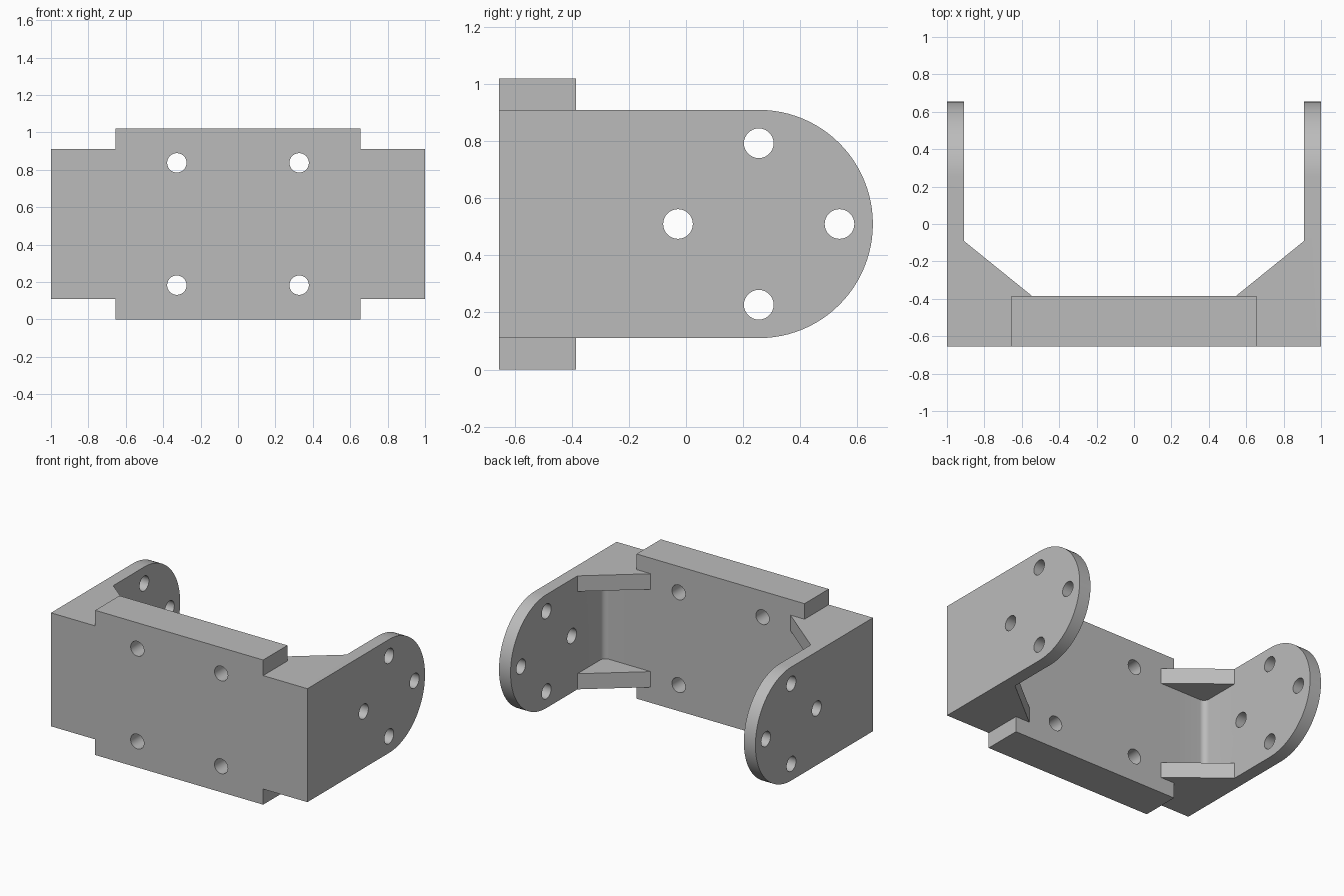
import bpy, bmesh, math

cube = bpy.data.objects.get("Cube")
if cube:
    bpy.data.objects.remove(cube, do_unlink=True)

grey = bpy.data.materials.new("plain grey")
grey.use_nodes = True
colour = (0.5, 0.5, 0.5, 1)
grey.diffuse_color = colour
grey.node_tree.nodes["Principled BSDF"].inputs["Base Color"].default_value = colour

FRONT, BACK = -0.655, -0.385       # plate faces along y
LOW, HIGH, MID = 0.11, 0.91, 0.51  # arm edges and centre height
INNER = 0.91                       # inside face of the arms
ARC_Y, ARC_R = 0.255, 0.4          # rounded arm ends


def prism(name, outline, axis, lo, hi):
    """Extrude a 2D outline along an axis."""
    place = {"x": lambda a, b, t: (t, a, b),
             "y": lambda a, b, t: (a, t, b),
             "z": lambda a, b, t: (a, b, t)}[axis]
    bm = bmesh.new()
    rings = [[bm.verts.new(place(a, b, t)) for a, b in outline] for t in (lo, hi)]
    for ring in rings:
        bm.faces.new(ring)
    for i in range(len(outline)):
        j = (i + 1) % len(outline)
        bm.faces.new((rings[0][i], rings[0][j], rings[1][j], rings[1][i]))
    bmesh.ops.recalc_face_normals(bm, faces=bm.faces)
    mesh = bpy.data.meshes.new(name)
    bm.to_mesh(mesh)
    bm.free()
    mesh.materials.append(grey)
    obj = bpy.data.objects.new(name, mesh)
    bpy.context.collection.objects.link(obj)
    return obj


def arc(cx, cy, r, start, end, n):
    angles = [math.radians(start + (end - start) * i / n) for i in range(n + 1)]
    return [(cx + r * math.cos(t), cy + r * math.sin(t)) for t in angles]


def combine(target, tool, operation):
    """Apply a boolean and remove its tool."""
    mod = target.modifiers.new(operation, "BOOLEAN")
    mod.operation, mod.solver, mod.object = operation, "EXACT", tool
    bpy.context.view_layer.update()
    graph = bpy.context.evaluated_depsgraph_get()
    mesh = bpy.data.meshes.new_from_object(target.evaluated_get(graph))
    target.modifiers.clear()
    target.data = mesh
    bpy.data.objects.remove(tool, do_unlink=True)


# U-shaped channel with filleted inside corners
fillet = 0.04
corner = arc(INNER - fillet, BACK + fillet, fillet, 0, -90, 8)
half = [(1, FRONT), (1, 0.7), (INNER, 0.7)] + corner
outline = half + [(-x, y) for x, y in reversed(half)]
bracket = prism("bracket", outline, "z", LOW, HIGH)

# Round the free ends of both arms
side = [(FRONT, LOW)] + arc(ARC_Y, MID, ARC_R, -90, 90, 48) + [(FRONT, HIGH)]
combine(bracket, prism("arm_profile", side, "x", -1.1, 1.1), "INTERSECT")

# Taller centre section of the plate
w = 0.655
centre = [(-w, FRONT), (w, FRONT), (w, BACK), (-w, BACK)]
combine(bracket, prism("centre_plate", centre, "z", 0, 1.02), "UNION")

# Corner gussets at the top and bottom of each arm
gusset = [(0.545, BACK), (INNER, -0.09), (0.95, -0.09), (0.95, -0.45), (0.545, -0.45)]
for s in (-1, 1):
    for z in (LOW, HIGH - 0.11):
        tool = prism("gusset", [(s * x, y) for x, y in gusset], "z", z, z + 0.11)
        combine(bracket, tool, "UNION")

# Screw holes through the plate
for x in (-0.327, 0.327):
    for z in (MID - 0.327, MID + 0.327):
        hole = arc(x, z, 0.052, 0, 348.75, 31)
        combine(bracket, prism("plate_hole", hole, "y", -0.8, -0.2), "DIFFERENCE")

# Ring of holes through both arms
for y, z in arc(ARC_Y, MID, 0.283, 0, 270, 3):
    hole = arc(y, z, 0.052, 0, 348.75, 31)
    combine(bracket, prism("arm_hole", hole, "x", -1.2, 1.2), "DIFFERENCE")

bpy.ops.object.select_all(action="DESELECT")
bracket.select_set(True)
bpy.context.view_layer.objects.active = bracket
bpy.ops.object.shade_smooth_by_angle(angle=math.radians(30))
